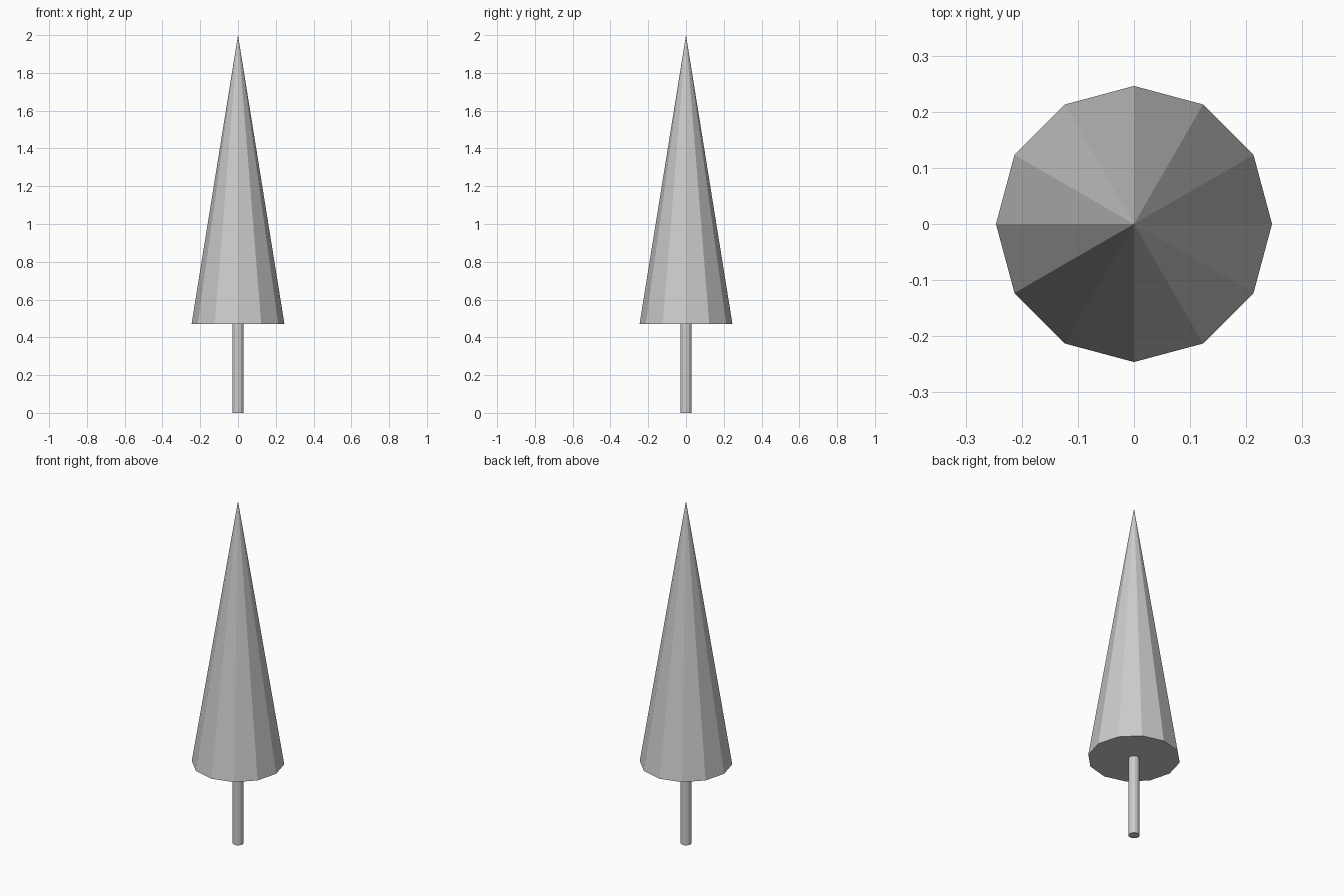
import bpy

if "Cube" in bpy.data.objects:
    bpy.data.objects.remove(bpy.data.objects["Cube"])

SIDES = 12
CANOPY_BASE = 0.47
HEIGHT = 2.0


def tapered(name, r_bottom, r_top, z0, z1):
    """Upright flat-sided cone or cylinder between two heights."""
    bpy.ops.mesh.primitive_cone_add(vertices=SIDES, radius1=r_bottom, radius2=r_top,
                                    depth=z1 - z0, location=(0, 0, (z0 + z1) / 2))
    obj = bpy.context.object
    obj.name = name
    return obj


# Slim trunk, running up to the underside of the foliage
tapered("trunk", 0.03, 0.03, 0.0, CANOPY_BASE)

# Pointed foliage with a closed flat base
tapered("foliage", 0.246, 0.0, CANOPY_BASE, HEIGHT)
